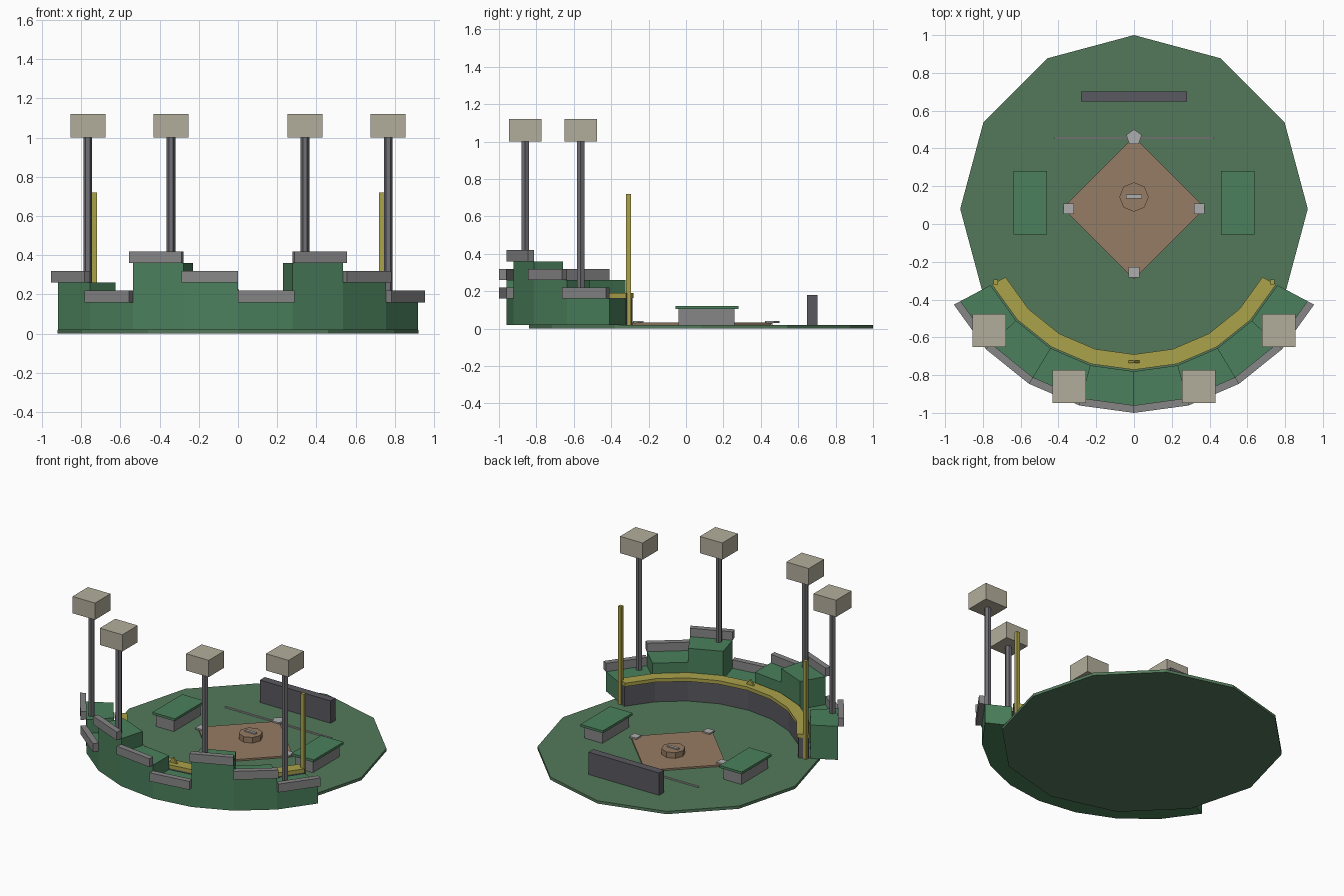
import bpy, bmesh
from math import sin, cos, pi, radians

if "Cube" in bpy.data.objects:
    bpy.data.objects.remove(bpy.data.objects["Cube"])

CY = 0.08            # field centre on y
HALF = 62            # half sweep of the outfield arc, degrees
SEG = 8
STEP = 2 * HALF / SEG


def mat(name, r, g, b):
    m = bpy.data.materials.new(name)
    m.diffuse_color = (r, g, b, 1)
    m.use_nodes = True
    m.node_tree.nodes["Principled BSDF"].inputs["Base Color"].default_value = m.diffuse_color
    return m


GRASS = mat("grass", .088, .19, .105)
SEAT = mat("seat_green", .07, .216, .107)
DIRT = mat("dirt", .30, .20, .125)
YELLOW = mat("yellow", .41, .36, .07)
DARK = mat("dark_padding", .10, .098, .115)
STEEL = mat("steel", .16, .16, .18)
LAMP = mat("lamp", .45, .42, .33)
GREY = mat("concrete", .24, .24, .24)
WHITE = mat("base_grey", .42, .42, .42)


def finish(name, bm, material):
    bmesh.ops.recalc_face_normals(bm, faces=bm.faces)
    me = bpy.data.meshes.new(name)
    bm.to_mesh(me)
    bm.free()
    me.materials.append(material)
    ob = bpy.data.objects.new(name, me)
    bpy.context.collection.objects.link(ob)
    return ob


def extruded(name, pts, z0, z1, material):
    """Flat outline raised from z0 to z1."""
    bm = bmesh.new()
    face = bm.faces.new([bm.verts.new((x, y, z0)) for x, y in pts])
    top = bmesh.ops.extrude_face_region(bm, geom=[face])["geom"]
    for v in top:
        if isinstance(v, bmesh.types.BMVert):
            v.co.z = z1
    return finish(name, bm, material)


def box(name, x, y, w, d, z0, z1, material):
    w, d = w / 2, d / 2
    return extruded(name, [(x - w, y - d), (x + w, y - d), (x + w, y + d), (x - w, y + d)],
                    z0, z1, material)


def prism(name, x, y, r, n, z0, z1, material, start=pi / 2):
    pts = [(x + r * cos(start + 2 * pi * i / n), y + r * sin(start + 2 * pi * i / n))
           for i in range(n)]
    return extruded(name, pts, z0, z1, material)


def polar(r, deg):
    a = radians(deg)
    return r * sin(a), CY - r * cos(a)


def arc(name, r0, r1, a0, a1, n, z0, z1, material):
    """Faceted ring slice swept around the field centre."""
    bm = bmesh.new()
    rings = []
    for i in range(n + 1):
        a = a0 + (a1 - a0) * i / n
        rings.append([bm.verts.new((*polar(r, a), z))
                      for r, z in ((r0, z0), (r1, z0), (r1, z1), (r0, z1))])
    for p, q in zip(rings, rings[1:]):
        for k in range(4):
            bm.faces.new((p[k], p[(k + 1) % 4], q[(k + 1) % 4], q[k]))
    bm.faces.new(rings[0])
    bm.faces.new(rings[-1])
    return finish(name, bm, material)


# Field, infield and mound
prism("field", 0, CY, .92, 12, 0, .02, GRASS)
prism("infield", 0, .085, .377, 4, .02, .032, DIRT)
prism("pitching_mound", 0, .143, .078, 8, .03, .072, DIRT)
box("mound_plate", 0, .145, .085, .02, .07, .08, WHITE)

# Bases, home plate and foul line
for name, x, y in (("first_base", -.345, CY), ("second_base", 0, -.255), ("third_base", .345, CY)):
    box(name, x, y, .056, .056, .03, .042, WHITE)
prism("home_plate", 0, .458, .043, 5, .03, .042, WHITE)
box("foul_line", 0, .456, .84, .011, .02, .028, WHITE)

# Backstop behind home plate
box("backstop", 0, .675, .56, .055, .02, .18, DARK)

# Outfield wall with yellow cap and centre marker
arc("outfield_wall", .78, .85, -HALF, HALF, SEG, .02, .165, DARK)
arc("wall_cap", .77, .852, -HALF, HALF, SEG, .165, .19, YELLOW)
bm = bmesh.new()
tri = bm.faces.new([bm.verts.new((x, -.735, z)) for x, z in ((-.03, .19), (.03, .19), (0, .23))])
ext = bmesh.ops.extrude_face_region(bm, geom=[tri])["geom"]
bmesh.ops.translate(bm, verts=[v for v in ext if isinstance(v, bmesh.types.BMVert)], vec=(0, .012, 0))
finish("centre_marker", bm, YELLOW)

# Grandstand blocks at three repeating heights, each with a rear parapet
for i in range(SEG):
    h = (.26, .16, .36)[i % 3]
    a = -HALF + i * STEP
    arc(f"stand_{i + 1}", .86, 1.04, a, a + STEP, 1, .02, h, SEAT)
    arc(f"parapet_{i + 1}", 1.04, 1.08, a, a + STEP, 1, h, h + .06, GREY)

# Mirrored pairs: dugouts, foul poles, light towers
for side, s in (("left", -1), ("right", 1)):
    box(f"dugout_{side}", s * .55, .11, .14, .30, .02, .105, GREY)
    box(f"dugout_roof_{side}", s * .55, .113, .177, .337, .105, .122, SEAT)
    box(f"foul_pole_{side}", s * .732, -.307, .026, .026, .02, .72, YELLOW)
    for k, ang in enumerate((20, 50)):
        x, y = polar(1.0, s * ang)
        prism(f"light_mast_{side}_{k + 1}", x, y, .022, 6, .02, 1.0, STEEL, 0)
        box(f"lamp_bank_{side}_{k + 1}", x, y, .178, .175, 1.0, 1.12, LAMP)
